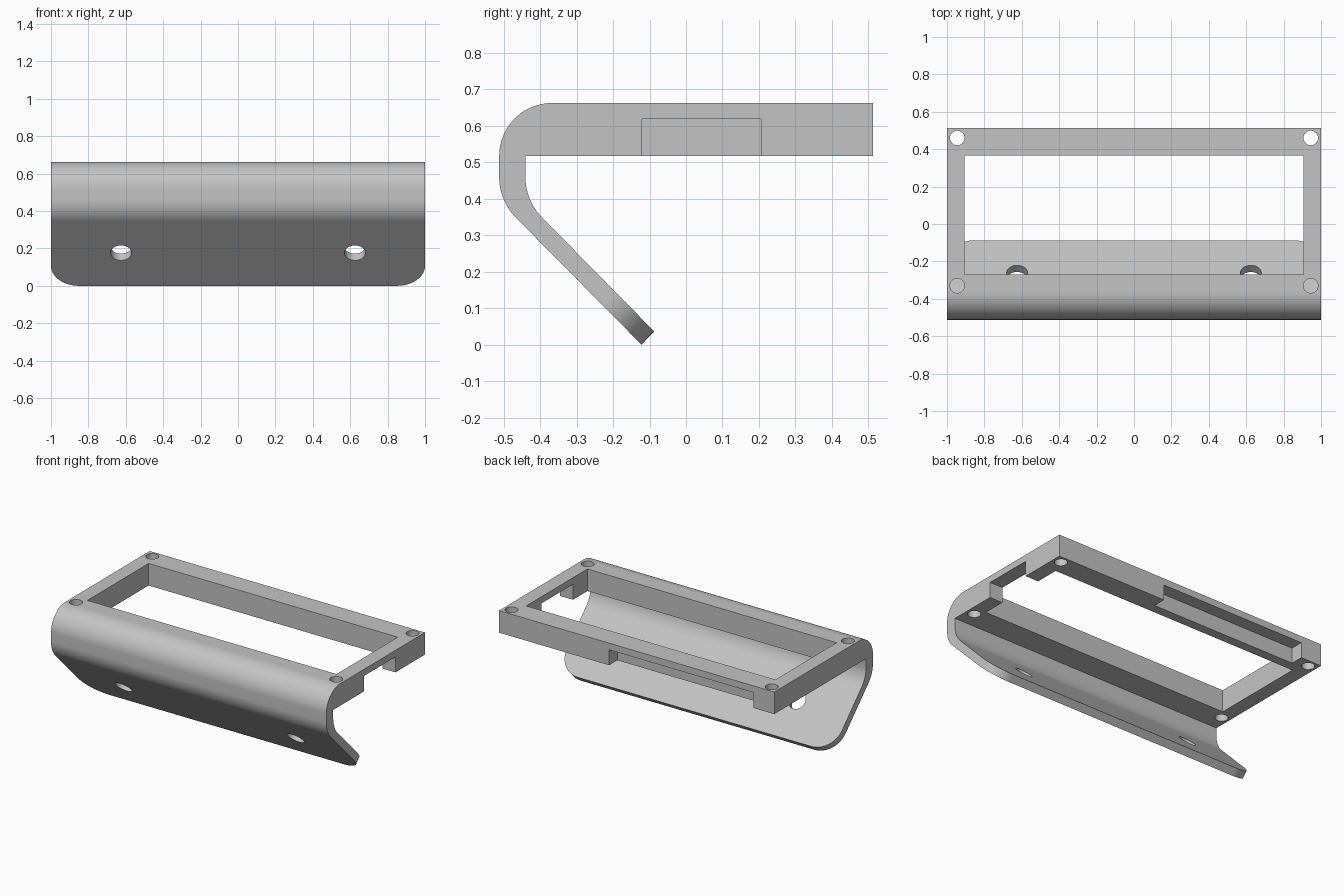
import bpy, bmesh
from math import pi, sin, cos, radians
from mathutils import Matrix, Vector

if "Cube" in bpy.data.objects:
    bpy.data.objects.remove(bpy.data.objects["Cube"])

grey = bpy.data.materials.new("plain_grey")
grey.use_nodes = True
colour = (0.55, 0.55, 0.55, 1)
grey.diffuse_color = colour
grey.node_tree.nodes["Principled BSDF"].inputs["Base Color"].default_value = colour


def make_object(name, bm):
    bmesh.ops.recalc_face_normals(bm, faces=bm.faces[:])
    mesh = bpy.data.meshes.new(name)
    bm.to_mesh(mesh)
    bm.free()
    mesh.materials.append(grey)
    obj = bpy.data.objects.new(name, mesh)
    bpy.context.collection.objects.link(obj)
    return obj


def arc(cy, cz, r, start, end, steps=16):
    angles = [radians(start + (end - start) * i / steps) for i in range(steps + 1)]
    return [(cy + r * cos(a), cz + r * sin(a)) for a in angles]


def box(lo, hi):
    bm = bmesh.new()
    lo, hi = Vector(lo), Vector(hi)
    bmesh.ops.create_cube(bm, size=1, matrix=Matrix.Translation((lo + hi) / 2)
                          @ Matrix.Diagonal((*(hi - lo), 1)))
    return make_object("cutter", bm)


def drill(centre, r, depth, tilt=0):
    bm = bmesh.new()
    bmesh.ops.create_cone(bm, cap_ends=True, segments=32, radius1=r, radius2=r, depth=depth,
                          matrix=Matrix.Translation(centre) @ Matrix.Rotation(tilt, 4, "X"))
    return make_object("cutter", bm)


# Side profile: thick top plate, rounded front, lip folded back at 45 degrees
TOP, UNDER, FRONT, INNER, BACK = 0.662, 0.517, -0.512, -0.44, 0.512
bend = 0.16
profile = [(BACK, UNDER), (BACK, TOP)]
profile += arc(FRONT + 0.145, UNDER, 0.145, 90, 180)
profile += arc(FRONT + bend, 0.46, bend, 180, 225)
profile += [(-0.122, 0.0), (-0.087, 0.036)]
profile += arc(INNER + bend, 0.46, bend, 225, 180)
profile += [(INNER, UNDER)]

bm = bmesh.new()
face = bm.faces.new([bm.verts.new((-1, y, z)) for y, z in profile])
extruded = bmesh.ops.extrude_face_region(bm, geom=[face])["geom"]
bmesh.ops.translate(bm, vec=(2, 0, 0),
                    verts=[v for v in extruded if isinstance(v, bmesh.types.BMVert)])
bmesh.ops.recalc_face_normals(bm, faces=bm.faces[:])

# Rounded lower corners of the lip
corners = [e for e in bm.edges if all(v.co.z < 0.05 for v in e.verts)
           and abs(e.verts[0].co.x - e.verts[1].co.x) < 0.01]
bmesh.ops.bevel(bm, geom=corners, offset=0.15, segments=12, profile=0.5, affect="EDGES")
bracket = make_object("folded_frame_bracket", bm)

# Window, side notch and blind rear notch
cutters = [
    box((-0.905, -0.27, 0.45), (0.905, 0.365, 0.8)),
    box((0.8, -0.12, 0.45), (1.1, 0.205, 0.618)),
    box((-0.85, 0.427, 0.45), (0.2, 0.6, 0.618)),
]
# Corner screw holes and lip mounting holes
for side in (-1, 1):
    for y in (-0.33, 0.46):
        cutters.append(drill((side * 0.945, y, 0.6), 0.039, 0.24))
    cutters.append(drill((side * 0.625, -0.277, 0.195), 0.056, 0.2, -pi / 4))

bpy.context.view_layer.objects.active = bracket
bracket.select_set(True)
for cutter in cutters:
    cutter.hide_render = True
    cut = bracket.modifiers.new("cut", "BOOLEAN")
    cut.operation = "DIFFERENCE"
    cut.solver = "EXACT"
    cut.object = cutter
    bpy.ops.object.modifier_apply(modifier=cut.name)
    bpy.data.objects.remove(cutter)

bpy.ops.object.shade_smooth_by_angle(angle=radians(30))
weighted = bracket.modifiers.new("clean_shading", "WEIGHTED_NORMAL")
weighted.keep_sharp = True
